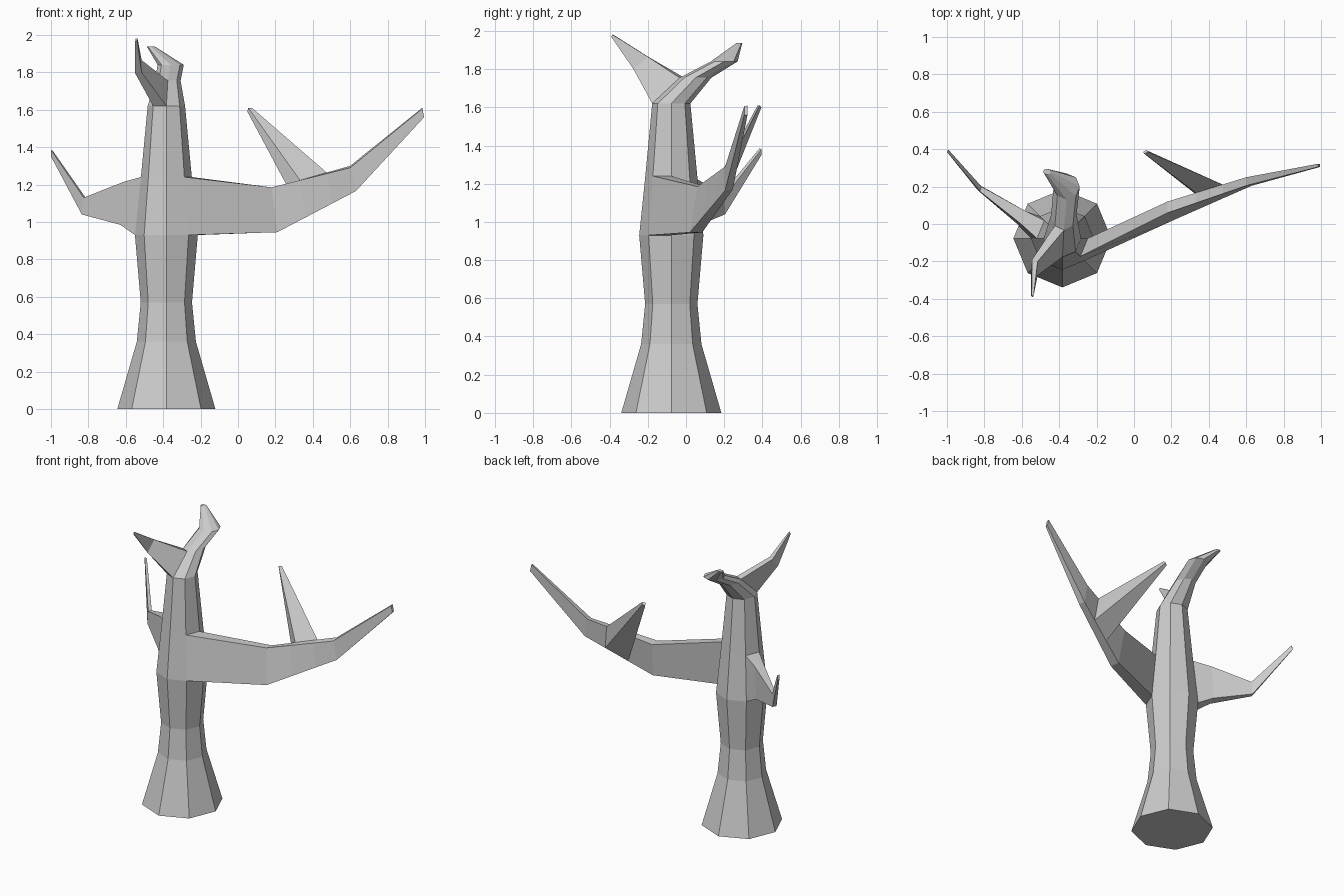
import bpy, bmesh, math
from mathutils import Vector

bm = bmesh.new()


def extrude(face, rings):
    """Grow a limb from a face through successive rings; returns side faces per segment."""
    prev = list(face.verts)
    bm.faces.remove(face)
    segments = []
    for ring in rings:
        new = [bm.verts.new(p) for p in ring]
        n = len(new)
        segments.append([bm.faces.new((prev[i], prev[(i + 1) % n], new[(i + 1) % n], new[i]))
                         for i in range(n)])
        prev = new
    bm.faces.new(prev)
    return segments


def octagon(cx, cy, z, rx, ry):
    return [(cx + rx * math.cos(k * math.pi / 4), cy + ry * math.sin(k * math.pi / 4), z)
            for k in range(8)]


def blend(a, b, t):
    return [Vector(p).lerp(Vector(q), t) for p, q in zip(a, b)]


# Trunk: flared eight-sided column whose top bends back into a pointed limb
X, Y = -0.383, -0.077
levels = [(X, Y, 0.36, 0.158, 0.158), (X, Y, 0.57, 0.137, 0.137),
          (X, Y, 0.93, 0.168, 0.168), (X, Y, 1.24, 0.136, 0.136),
          (X, Y, 1.62, 0.1, 0.1), (-0.375, 0.05, 1.755, 0.068, 0.083),
          (-0.36, 0.2, 1.84, 0.07, 0.07), (-0.465, 0.28, 1.937, 0.022, 0.015)]
base = [bm.verts.new(p) for p in octagon(X, Y, 0, 0.262, 0.262)]
start = bm.faces.new(base)
trunk = extrude(start, [octagon(*l) for l in levels])
bm.faces.new(base[::-1])

# Long right branch (ring order: bottom front, bottom back, top back, top front)
elbow = [(0.21, 0.02, 0.945), (0.2, 0.085, 0.945), (0.18, 0.12, 1.18), (0.18, 0.06, 1.185)]
fork = [(0.63, 0.205, 1.165), (0.62, 0.245, 1.17), (0.6, 0.25, 1.3), (0.6, 0.205, 1.29)]
tip = [(0.995, 0.305, 1.56), (0.995, 0.322, 1.56), (0.985, 0.322, 1.61), (0.985, 0.305, 1.605)]
right = extrude(trunk[3][7], [elbow, blend(elbow, fork, 0.36), blend(elbow, fork, 0.7), fork, tip])

# Twig growing from the back of the right branch
extrude(right[2][1], [[(0.05, 0.385, 1.59), (0.055, 0.375, 1.61),
                       (0.075, 0.385, 1.61), (0.065, 0.395, 1.6)]])

# Short left branch (ring order: bottom back, bottom front, top front, top back)
extrude(trunk[3][3], [
    [(-0.6, 0.075, 0.985), (-0.63, 0.005, 0.985), (-0.61, 0.005, 1.215), (-0.59, 0.075, 1.215)],
    [(-0.82, 0.205, 1.04), (-0.835, 0.18, 1.04), (-0.825, 0.175, 1.13), (-0.815, 0.2, 1.13)],
    [(-0.995, 0.395, 1.35), (-1.0, 0.385, 1.35), (-1.0, 0.385, 1.385), (-0.99, 0.395, 1.38)]])

# Front top limb (ring order: bottom left, bottom right, top right, top left)
extrude(trunk[5][5], [
    [(-0.55, -0.245, 1.795), (-0.515, -0.275, 1.8), (-0.515, -0.2, 1.865), (-0.545, -0.19, 1.86)],
    [(-0.55, -0.385, 1.965), (-0.54, -0.392, 1.97), (-0.537, -0.385, 1.98), (-0.547, -0.38, 1.98)]])

mesh = bpy.data.meshes.new("bare_tree")
bmesh.ops.recalc_face_normals(bm, faces=bm.faces)
bm.to_mesh(mesh)
bm.free()
bpy.context.collection.objects.link(bpy.data.objects.new("bare_tree", mesh))
